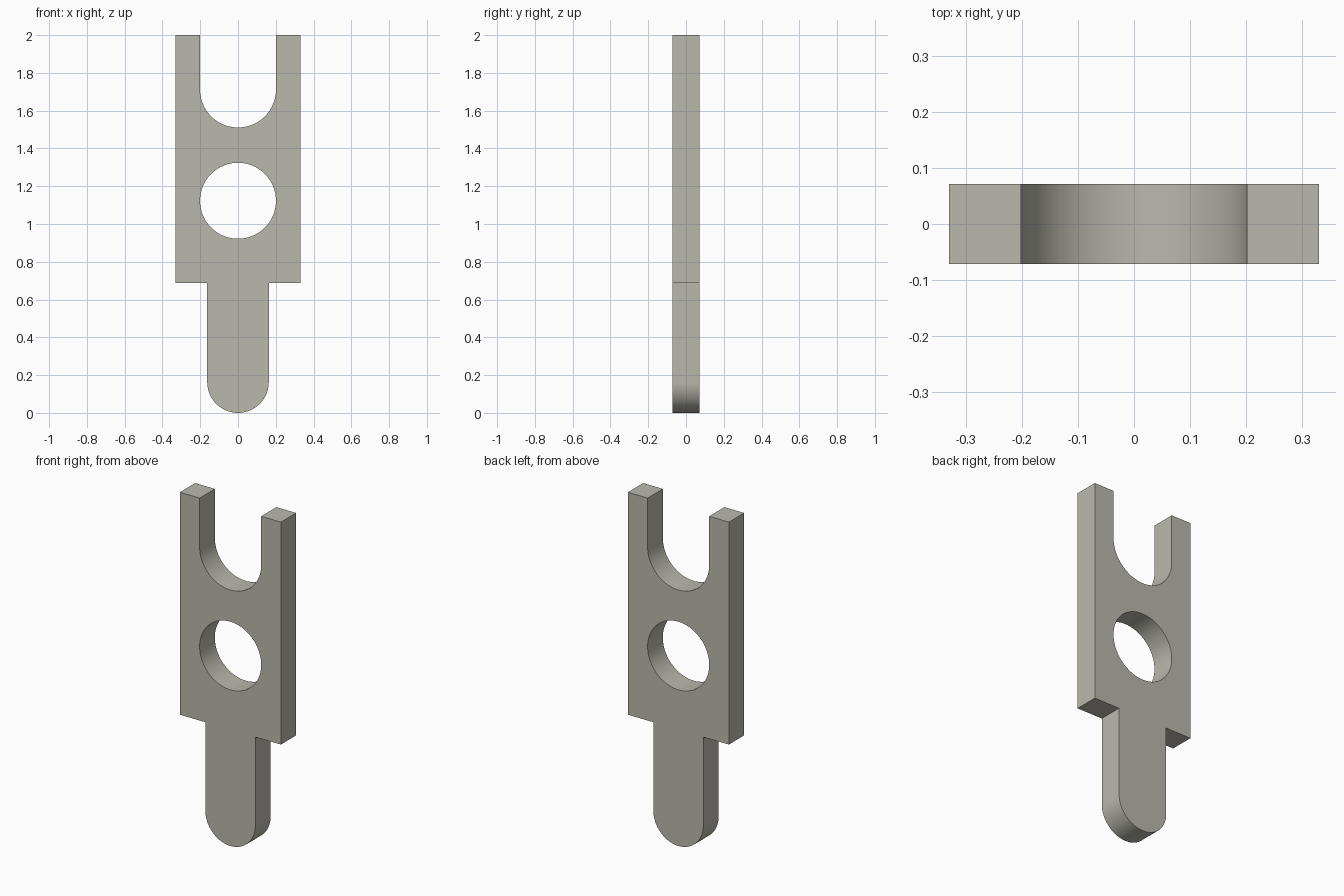
import bpy, bmesh, math

cube = bpy.data.objects.get("Cube")
if cube:
    bpy.data.objects.remove(cube, do_unlink=True)

HALF_W, HALF_T = 0.33, 0.071        # body half width, plate half thickness
TAIL_R, SHOULDER = 0.163, 0.687     # rounded tail and the step above it
CUT_R, HOLE_Z, NOTCH_Z = 0.201, 1.123, 1.712


def arc(r, cz, start, end, steps):
    """Points (x, z) on an arc about (0, cz), angles in degrees."""
    angles = [math.radians(start + (end - start) * i / steps) for i in range(steps + 1)]
    return [(r * math.cos(a), cz + r * math.sin(a)) for a in angles]


def add_loop(bm, points):
    verts = [bm.verts.new((x, -HALF_T, z)) for x, z in points]
    return [bm.edges.new((v, verts[(i + 1) % len(verts)])) for i, v in enumerate(verts)]


# Outline: rounded tail, shoulders, prongs and U-shaped notch
outline = arc(TAIL_R, TAIL_R, 180, 360, 40)
outline += [(TAIL_R, SHOULDER), (HALF_W, SHOULDER), (HALF_W, 2), (CUT_R, 2)]
outline += arc(CUT_R, NOTCH_Z, 0, -180, 40)
outline += [(-CUT_R, 2), (-HALF_W, 2), (-HALF_W, SHOULDER), (-TAIL_R, SHOULDER)]
hole = arc(CUT_R, HOLE_Z, 0, 360, 80)[:-1]

# Fill the outline around the hole, then extrude to thickness
bm = bmesh.new()
edges = add_loop(bm, outline) + add_loop(bm, hole)
bmesh.ops.triangle_fill(bm, edges=edges, use_beauty=True, normal=(0, -1, 0))
extruded = bmesh.ops.extrude_face_region(bm, geom=bm.faces[:], use_keep_orig=True)
back = [g for g in extruded["geom"] if isinstance(g, bmesh.types.BMVert)]
bmesh.ops.translate(bm, verts=back, vec=(0, 2 * HALF_T, 0))
bmesh.ops.recalc_face_normals(bm, faces=bm.faces[:])

mesh = bpy.data.meshes.new("slotted_plate")
bm.to_mesh(mesh)
bm.free()
plate = bpy.data.objects.new("slotted_plate", mesh)
bpy.context.collection.objects.link(plate)

# Warm grey finish
colour = (0.49, 0.485, 0.42, 1)
mat = bpy.data.materials.new("warm_grey")
mat.use_nodes = True
mat.diffuse_color = colour
mat.node_tree.nodes["Principled BSDF"].inputs["Base Color"].default_value = colour
mesh.materials.append(mat)

# Smooth the curved walls, keep the corners sharp
bpy.context.view_layer.objects.active = plate
plate.select_set(True)
bpy.ops.object.shade_smooth_by_angle(angle=math.radians(30))
